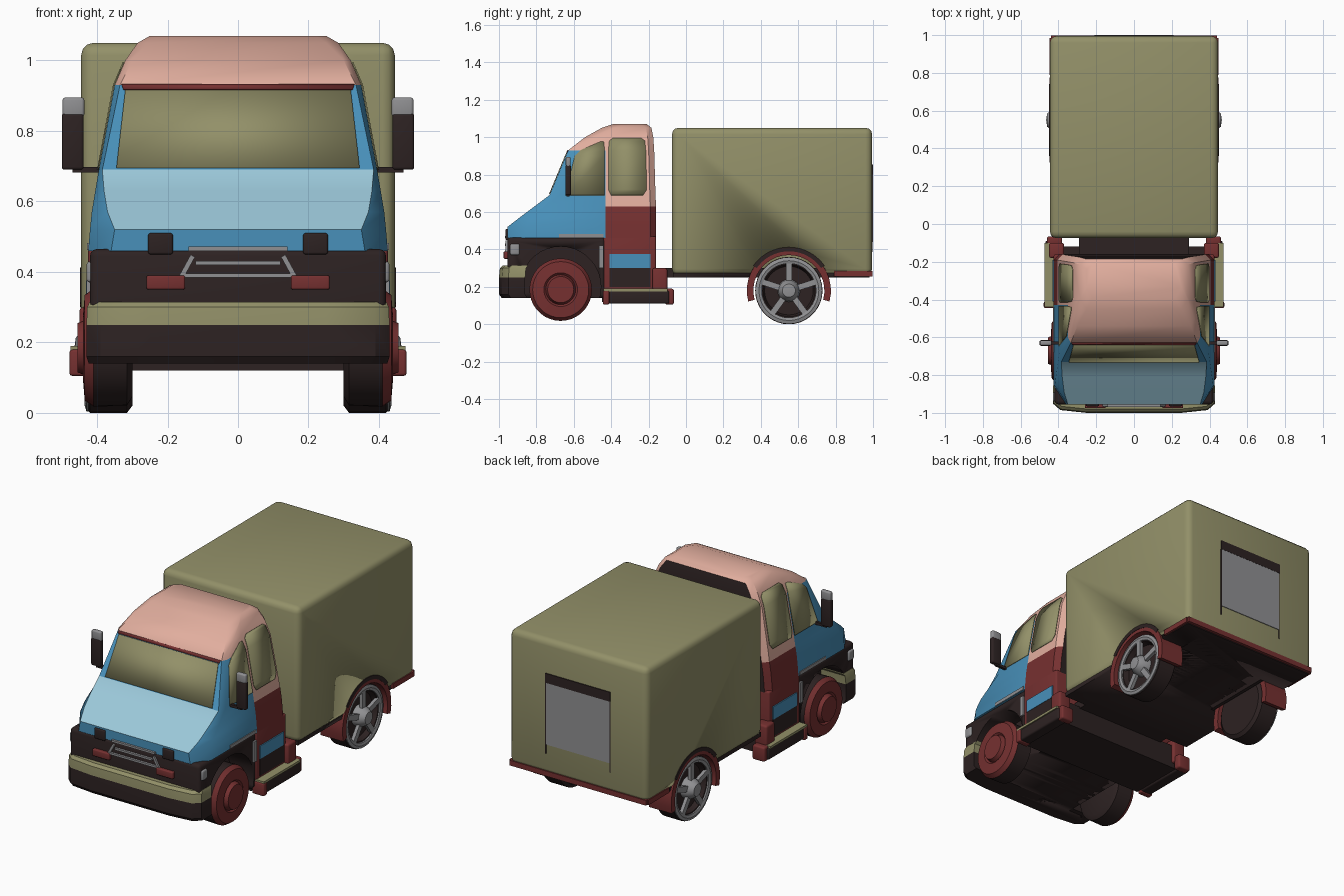
import bpy, bmesh, math
from mathutils import Matrix

cube = bpy.data.objects.get("Cube")
if cube:
    bpy.data.objects.remove(cube)


def material(name, r, g, b):
    m = bpy.data.materials.new(name)
    m.use_nodes = True
    m.diffuse_color = (r, g, b, 1)
    bsdf = next(n for n in m.node_tree.nodes if n.type == 'BSDF_PRINCIPLED')
    bsdf.inputs["Base Color"].default_value = (r, g, b, 1)
    return m


OLIVE = material("olive", .29, .28, .14)
PINK = material("salmon pink", .75, .42, .34)
BLUE = material("blue", .065, .28, .49)
SKY = material("light blue", .33, .58, .70)
RED = material("dark red", .18, .03, .03)
DARK = material("dark brown", .026, .016, .016)
GREY = material("grey", .28, .28, .29)


def finish(name, bm, mats, smooth=True):
    bmesh.ops.recalc_face_normals(bm, faces=bm.faces)
    me = bpy.data.meshes.new(name)
    bm.to_mesh(me)
    bm.free()
    for m in mats:
        me.materials.append(m)
    ob = bpy.data.objects.new(name, me)
    bpy.context.collection.objects.link(ob)
    bpy.ops.object.select_all(action='DESELECT')
    ob.select_set(True)
    bpy.context.view_layer.objects.active = ob
    if smooth:
        bpy.ops.object.shade_smooth_by_angle(angle=math.radians(35))
    return ob


def box(name, x, y, z, mat, bevel=0.0, tilt=None):
    """Box from (min, max) spans, with optional rounded edges."""
    bm = bmesh.new()
    bmesh.ops.create_cube(bm, size=1)
    for v in bm.verts:
        for i, (lo, hi) in enumerate((x, y, z)):
            v.co[i] = lo + (v.co[i] + .5) * (hi - lo)
    if bevel:
        bmesh.ops.bevel(bm, geom=bm.edges[:], offset=bevel, segments=3,
                        profile=.5, affect='EDGES')
    if tilt:
        bm.transform(tilt)
    return finish(name, bm, [mat])


def pair(name, x, y, z, mat, bevel=0.0):
    box("left_" + name, x, y, z, mat, bevel)
    box("right_" + name, (-x[1], -x[0]), y, z, mat, bevel)


def loft(name, rings, mats, rule=None):
    """Skin closed rings of equal length; rule picks the colour of a face."""
    bm = bmesh.new()
    rows = [[bm.verts.new(p) for p in ring] for ring in rings]
    n = len(rows[0])
    for a, b in zip(rows, rows[1:]):
        for i in range(n):
            bm.faces.new((a[i], a[(i + 1) % n], b[(i + 1) % n], b[i]))
    bm.faces.new(rows[0])
    bm.faces.new(rows[-1])
    bmesh.ops.recalc_face_normals(bm, faces=bm.faces)
    if rule:
        for f in bm.faces:
            f.material_index = mats.index(rule(f.calc_center_median(), f.normal))
    return finish(name, bm, mats)


def sheet(name, rows, mat):
    """Thin panel skinned through rows of points."""
    bm = bmesh.new()
    vs = [[bm.verts.new(p) for p in row] for row in rows]
    for a, b in zip(vs, vs[1:]):
        bm.faces.new((a[0], a[1], b[1], b[0]))
    ob = finish(name, bm, [mat])
    m = ob.modifiers.new("thickness", 'SOLIDIFY')
    m.thickness, m.offset = .004, 0
    return ob


def lathe(name, profile, mats, y, z, side, start=0, sweep=360, steps=36, closed=False):
    """Turn (x, radius, colour) points about an axle along x."""
    bm = bmesh.new()
    full = sweep == 360
    rows = []
    for k in range(steps if full else steps + 1):
        a = math.radians(start + sweep * k / steps)
        rows.append([bm.verts.new((side * x, y + r * math.cos(a), z + r * math.sin(a)))
                     for x, r, _ in profile])
    n = len(profile)
    for k in range(steps):
        a, b = rows[k], rows[(k + 1) % len(rows)]
        for i in range(n if closed else n - 1):
            j = (i + 1) % n
            f = bm.faces.new((a[i], a[j], b[j], b[i]))
            f.material_index = mats.index(profile[i][2])
    if not full:
        bm.faces.new(rows[0])
        bm.faces.new(rows[-1])
    bmesh.ops.remove_doubles(bm, verts=bm.verts, dist=1e-5)
    return finish(name, bm, mats)


def cut_arch(body, y, z, radius):
    """Cut a wheel opening on each side of a body."""
    for s in (1, -1):
        prof = [(.27, 0, DARK), (.27, radius, DARK), (.6, radius, DARK), (.6, 0, DARK)]
        cutter = lathe("arch_cutter", prof, [DARK], y, z, s)
        cutter.hide_render = True
        bpy.context.view_layer.objects.active = body
        m = body.modifiers.new("arch", 'BOOLEAN')
        m.object, m.operation, m.solver = cutter, 'DIFFERENCE', 'EXACT'
        bpy.ops.object.modifier_apply(modifier=m.name)
        bpy.data.objects.remove(cutter)


# Cargo body, floor and rear trim
REAR_Y, FRONT_Y = .55, -.67
cargo = box("cargo_box", (-.445, .445), (-.075, .995), (.262, 1.05), OLIVE, .035)
cut_arch(cargo, REAR_Y, .18, .225)
floor = box("cargo_floor", (-.435, .435), (-.07, .98), (.25, .275), DARK)
cut_arch(floor, REAR_Y, .18, .225)
pair("rear_sill", (.38, .448), (.79, .985), (.255, .285), RED)
box("rear_sill_back", (-.44, .44), (.96, .998), (.255, .285), RED)
box("rear_window", (-.205, .205), (.99, .999), (.44, .80), GREY)
box("rear_window_header", (-.21, .21), (.99, 1.0), (.80, .855), DARK)
pair("rear_window_frame", (.205, .211), (.99, .998), (.385, .80), DARK)
box("chassis", (-.29, .29), (-.45, .9), (.25, .30), DARK)

# Cab shell: z, front y, corner depth, front half width, half width, back y
LEVELS = [(.46, -.955, .10, .36, .425, -.16), (.52, -.955, .10, .35, .42, -.16),
          (.57, -.89, .07, .37, .415, -.16), (.63, -.81, .06, .38, .405, -.16),
          (.69, -.73, .05, .385, .395, -.163), (.93, -.63, .03, .335, .35, -.17),
          (1.0, -.54, .04, .30, .32, -.175), (1.05, -.45, .05, .25, .285, -.185),
          (1.07, -.39, .05, .22, .25, -.21)]
DOOR_Y = -.43


def level(z, i):
    """Interpolate one column of the cab levels at a height."""
    for a, b in zip(LEVELS, LEVELS[1:]):
        if z <= b[0]:
            return a[i] + (b[i] - a[i]) * (z - a[0]) / (b[0] - a[0])
    return LEVELS[-1][i]


def cab_ring(z, yf, c, wf, w, yb):
    half = [(wf, yf), (w, yf + c), (w, max(DOOR_Y, yf + c + .01)), (w, yb - .03), (w - .03, yb)]
    return [(x, y, z) for x, y in half] + [(-x, y, z) for x, y in reversed(half)]


def cab_colour(c, n):
    if n.y > .8 and c.z < 1.03:
        return DARK
    if c.z > .93:
        return PINK
    if c.y > DOOR_Y and abs(c.x) > .3:
        return RED if c.z < .63 else PINK
    if n.y < -.4 and .52 < c.z < .69 and abs(c.x) < .2:
        return SKY
    return BLUE


loft("cab", [cab_ring(*l) for l in LEVELS], [PINK, BLUE, SKY, RED, DARK], cab_colour)


def front_sheet(name, rows, mat):
    sheet(name, [[(s * w, level(z, 1) - .003, z) for s in (-1, 1)] for z, w in rows], mat)


def side_sheets(name, rows, mat):
    for s, tag in ((1, "left_"), (-1, "right_")):
        sheet(tag + name, [[(s * (level(z, 4) + .003), y, z) for y in ys]
                           for z, *ys in rows], mat)


# Glass and gasket
front_sheet("windscreen", [(.695, .345), (.915, .32)], OLIVE)
front_sheet("windscreen_gasket", [(.917, .325), (.932, .33)], RED)
side_sheets("door_window", [(.69, -.40, -.23), (.72, -.415, -.21), (.93, -.415, -.215),
                            (.98, -.41, -.22), (.995, -.39, -.24)], OLIVE)
side_sheets("quarter_window", [(.69, -.645, -.435), (.90, -.595, -.435),
                               (.93, -.565, -.435), (.975, -.46, -.44)], OLIVE)

# Lower cab, wheel housings and nose
nose = box("lower_front", (-.42, .42), (-.955, -.43), (.14, .465), DARK, .02)
cut_arch(nose, FRONT_Y, .20, .215)
box("lower_cab", (-.425, .425), (-.44, -.16), (.13, .47), RED, .01)
box("cab_underside", (-.40, .40), (-.45, -.12), (.12, .26), DARK)
pair("door_panel", (.42, .431), (-.41, -.19), (.30, .375), BLUE)
pair("door_recess", (.42, .429), (-.41, -.19), (.20, .30), DARK)
pair("cab_rear_flare", (.37, .45), (-.18, -.10), (.15, .30), RED, .012)
pair("fender_trim", (.41, .428), (-.68, -.44), (.462, .482), GREY)
pair("arch_trim", (.41, .43), (-.465, -.44), (.30, .42), GREY)
pair("step", (.40, .47), (-.43, -.09), (.11, .18), DARK, .01)
pair("step_tread", (.41, .475), (-.44, -.10), (.176, .19), OLIVE)
pair("step_front", (.40, .478), (-.445, -.41), (.105, .18), RED, .008)
pair("step_end", (.38, .46), (-.11, -.065), (.105, .19), RED, .01)

# Bumper wraps around the nose
plan = [(.43, -.86), (.43, -.95), (.39, -.985), (.25, -1.0)]
plan += [(-x, y) for x, y in reversed(plan)]
loft("bumper", [[(x * k, y * k, z) for x, y in plan]
                for z, k in ((.14, .985), (.16, 1), (.25, 1), (.30, .995), (.315, .98))],
     [DARK, OLIVE], lambda c, n: OLIVE if c.z > .25 else DARK)

# Grille and lamps
pair("hood_latch", (.185, .255), (-.965, -.94), (.45, .51), DARK, .006)
pair("front_lamp", (.15, .26), (-.975, -.94), (.35, .39), RED, .006)
pair("corner_lamp", (.385, .43), (-.94, -.89), (.37, .43), GREY, .01)
for z, w in ((.466, .14), (.425, .12), (.39, .16)):
    box("grille_bar", (-w, w), (-.968, -.94), (z - .006, z + .006), GREY)
for s in (1, -1):
    box("grille_side", (-.007, .007), (-.966, -.94), (-.035, .035), GREY,
        tilt=Matrix.Translation((s * .145, 0, .415)) @ Matrix.Rotation(-s * .5, 4, 'Y'))

# Mirrors
pair("mirror", (.438, .50), (-.645, -.615), (.69, .85), DARK, .008)
pair("mirror_cap", (.436, .498), (-.643, -.617), (.84, .895), GREY, .008)
pair("mirror_arm", (.38, .47), (-.638, -.622), (.682, .698), DARK)

# Wheels and rear mudguards
for s, tag in ((1, "left_"), (-1, "right_")):
    lathe(tag + "front_wheel",
          [(.30, 0, DARK), (.30, .14, DARK), (.315, .165, DARK), (.41, .167, RED),
           (.435, .15, RED), (.44, .09, RED), (.43, .08, RED), (.455, .07, RED), (.455, 0, RED)],
          [DARK, RED], FRONT_Y, .185, s)
    lathe(tag + "rear_tyre",
          [(.30, 0, DARK), (.30, .16, DARK), (.315, .18, DARK), (.42, .18, DARK),
           (.43, .17, DARK), (.42, .14, DARK), (.39, .13, DARK), (.39, 0, DARK)],
          [DARK], REAR_Y, .18, s)
    lathe(tag + "rear_rim",
          [(.40, .145, GREY), (.43, .145, GREY), (.435, .16, GREY), (.43, .176, GREY), (.40, .176, GREY)],
          [GREY], REAR_Y, .18, s, closed=True)
    lathe(tag + "rear_hub",
          [(.39, .06, GREY), (.43, .055, GREY), (.46, .035, GREY), (.465, 0, GREY)],
          [GREY], REAR_Y, .18, s)
    for k in range(5):
        box(tag + "spoke", (s * .42 - .01, s * .42 + .01), (-.016, .016), (.04, .155), GREY,
            tilt=Matrix.Translation((0, REAR_Y, .18)) @ Matrix.Rotation(math.tau * k / 5, 4, 'X'))
    for part, r0, r1, x1, mat, a0 in (("mudguard", .19, .225, .447, RED, -15),
                                      ("arch_liner", .21, .232, .449, DARK, 35)):
        lathe(tag + part, [(.30, r0, mat), (x1, r0, mat), (x1, r1, mat), (.30, r1, mat)],
              [mat], REAR_Y, .18, s, a0, 180 - 2 * a0, 20, closed=True)
